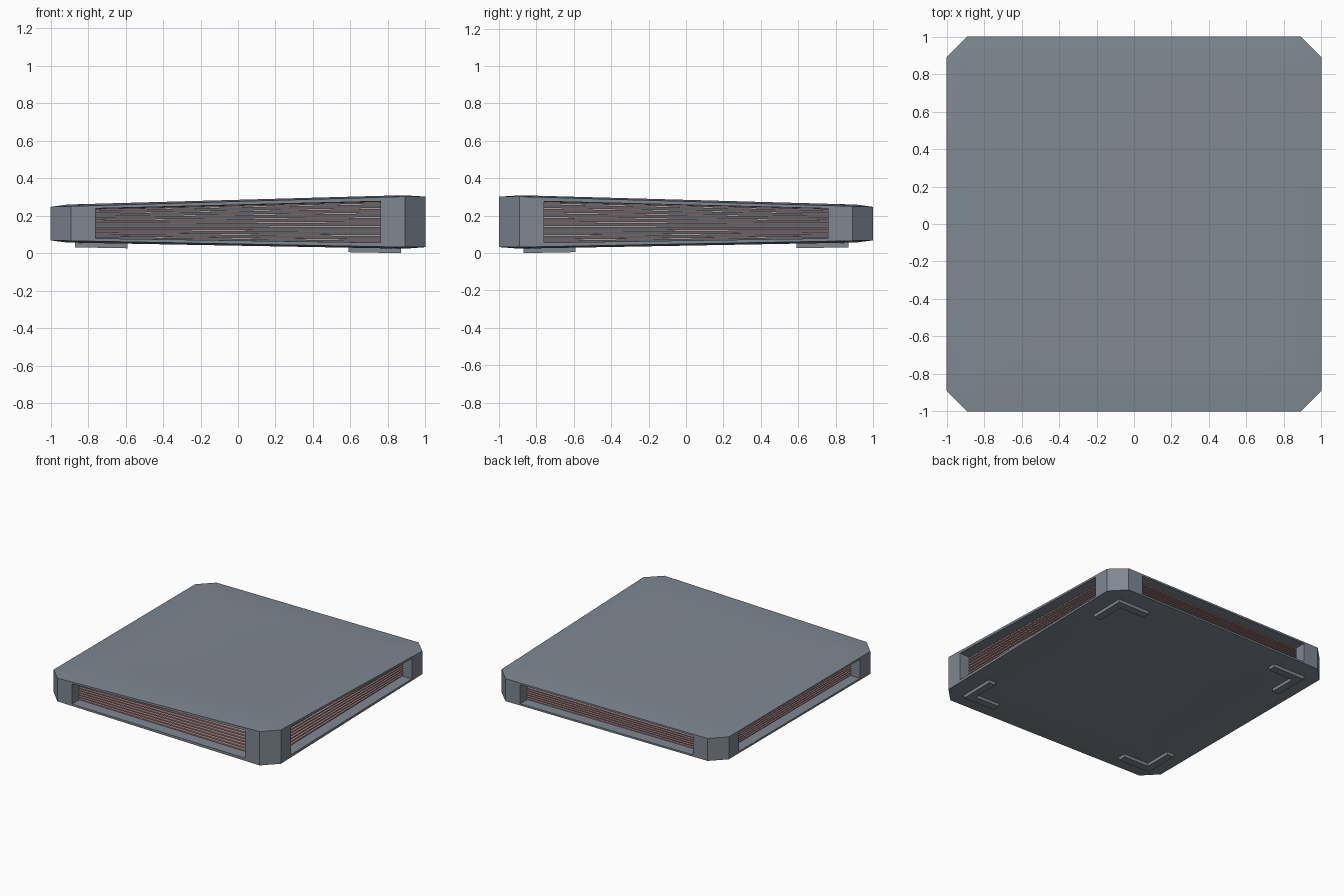
import bpy
import bmesh

if "Cube" in bpy.data.objects:
    bpy.data.objects.remove(bpy.data.objects["Cube"], do_unlink=True)


def material(name, rgb):
    mat = bpy.data.materials.new(name)
    mat.use_nodes = True
    color = (*rgb, 1)
    mat.diffuse_color = color
    mat.node_tree.nodes["Principled BSDF"].inputs["Base Color"].default_value = color
    return mat


shell = material("slate grey", (0.21, 0.245, 0.285))
copper = material("dusty pink", (0.50, 0.31, 0.31))
dark = material("dark grey", (0.11, 0.125, 0.14))

BULGE = 0.01      # rise of the two covers inside their rims
LIP = 0.08        # cover rim, as a share of the local thickness
FOOT = 0.0248


def height(x, y, t):
    """Height at share t of the body, which swells toward one front corner."""
    w = (1 + x) * (1 - y) / 4
    low, high = 0.068 - 0.038 * w, 0.247 + 0.058 * w
    return low + (high - low) * t


def loft(name, rings, mat):
    """Skin a stack of rings, closing both ends."""
    bm = bmesh.new()
    loops = [[bm.verts.new(p) for p in ring] for ring in rings]
    for a, b in zip(loops, loops[1:]):
        for i in range(len(a)):
            j = (i + 1) % len(a)
            bm.faces.new((a[i], a[j], b[j], b[i]))
    bm.faces.new(loops[0][::-1])
    bm.faces.new(loops[-1])
    bmesh.ops.recalc_face_normals(bm, faces=bm.faces)
    mesh = bpy.data.meshes.new(name)
    bm.to_mesh(mesh)
    bm.free()
    mesh.materials.append(mat)
    obj = bpy.data.objects.new(name, mesh)
    bpy.context.collection.objects.link(obj)
    return obj


def ring(outline, t, scale=1, rise=0):
    return [(x * scale, y * scale, height(x * scale, y * scale, t) + rise)
            for x, y in outline]


def square(h):
    return [(-h, -h), (h, -h), (h, h), (-h, h)]


octagon = [(-0.89, -1), (0.89, -1), (1, -0.89), (1, 0.89),
           (0.89, 1), (-0.89, 1), (-1, 0.89), (-1, -0.89)]

# Covers: thin rim, shallow bevel, then a gently warped plate
for name, inner, outer, sign in (("top_cover", 1 - LIP, 1, 1),
                                 ("bottom_cover", LIP, 0, -1)):
    rings = [ring(octagon, inner), ring(octagon, outer)]
    for k in (0.91, 0.7, 0.5, 0.3, 0.1):
        rings.append(ring(octagon, outer, k, sign * BULGE))
    cover = loft(name, rings, shell)
    bpy.ops.object.select_all(action="DESELECT")
    cover.select_set(True)
    bpy.context.view_layer.objects.active = cover
    bpy.ops.object.shade_smooth_by_angle(angle=0.35)

# Corner posts and L-shaped feet
post = [(0.76, 0.76), (1, 0.76), (1, 0.89), (0.89, 1), (0.76, 1)]
foot = [(0.87, 0.87), (0.59, 0.87), (0.59, 0.81), (0.81, 0.81),
        (0.81, 0.59), (0.87, 0.59)]
for side, sx in (("left", 1), ("right", -1)):
    for end, sy in (("front", -1), ("back", 1)):
        corner = [(x * sx, y * sy) for x, y in post]
        loft(f"{end}_{side}_post", [ring(corner, 0.01), ring(corner, 0.99)], shell)
        pad = [(x * sx, y * sy) for x, y in foot]
        loft(f"{end}_{side}_foot",
             [ring(pad, 0, rise=-BULGE - FOOT), ring(pad, 0, rise=0)], shell)

# Recessed core with stacked fins showing in the four side openings
loft("core", [ring(square(0.87), 0.03), ring(square(0.87), 0.97)], dark)
FINS = 9
pitch = (1 - 2 * LIP) / FINS
for i in range(FINS):
    t = LIP + pitch * (i + 0.5)
    loft(f"fin_{i + 1}", [ring(square(0.92), t - pitch * 0.22),
                          ring(square(0.92), t + pitch * 0.22)], copper)
